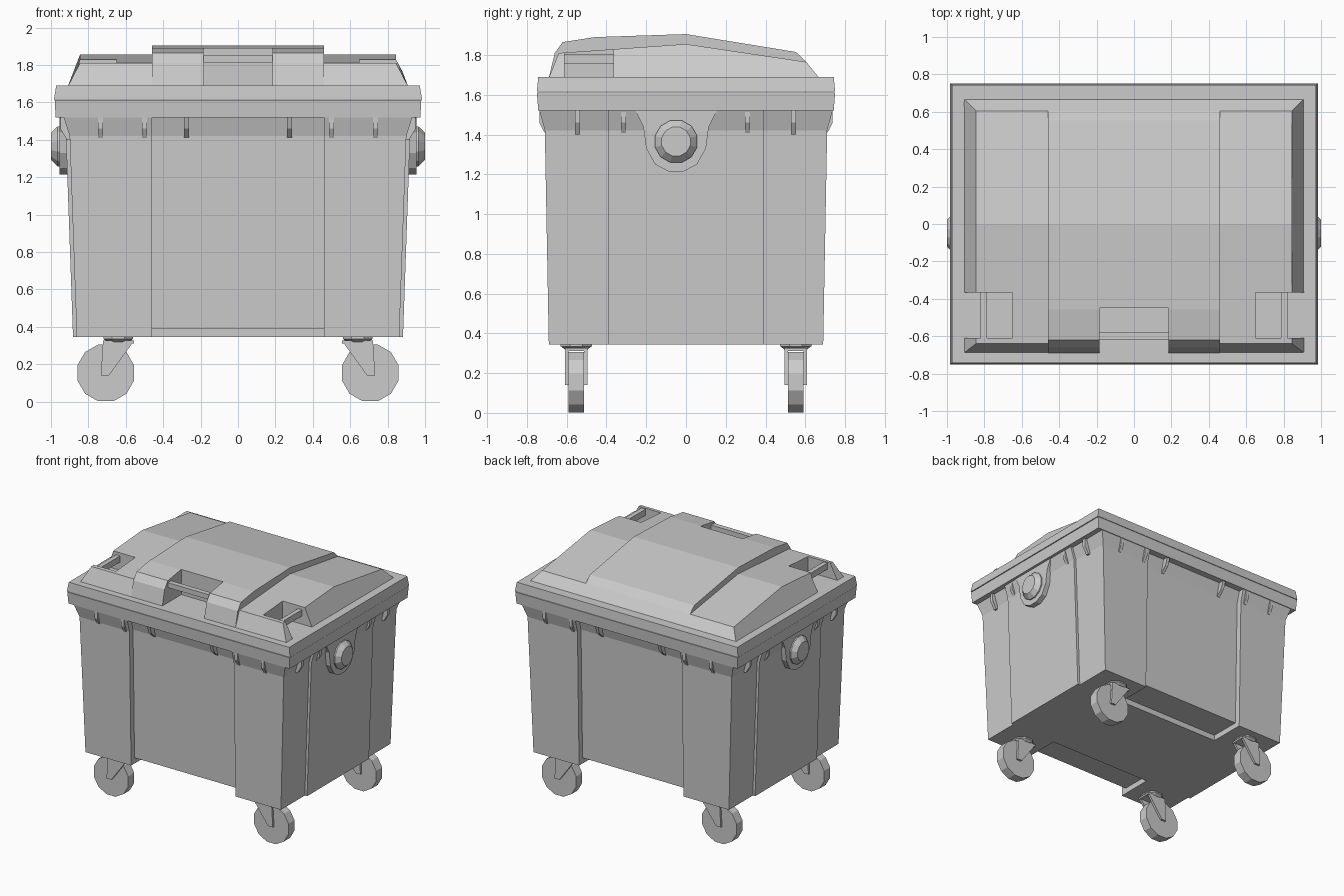
import bpy, bmesh, math

if "Cube" in bpy.data.objects:
    bpy.data.objects.remove(bpy.data.objects["Cube"])


def loft(name, rings):
    """Join equal-length 3D rings with side faces and close both ends."""
    bm = bmesh.new()
    vs = [[bm.verts.new(p) for p in r] for r in rings]
    n = len(rings[0])
    for lo, hi in zip(vs, vs[1:]):
        for i in range(n):
            j = (i + 1) % n
            bm.faces.new((lo[i], lo[j], hi[j], hi[i]))
    bm.faces.new(vs[0][::-1])
    bm.faces.new(vs[-1])
    bmesh.ops.recalc_face_normals(bm, faces=bm.faces)
    me = bpy.data.meshes.new(name)
    bm.to_mesh(me)
    bm.free()
    ob = bpy.data.objects.new(name, me)
    bpy.context.collection.objects.link(ob)
    return ob


def prism(name, pts, axis, a, b):
    """Extrude a 2D profile (other axis, z) along x or y from a to b."""
    if axis == 'x':
        return loft(name, [[(t, p, q) for p, q in pts] for t in (a, b)])
    return loft(name, [[(p, t, q) for p, q in pts] for t in (a, b)])


def rect(x, y, z):
    return [(-x, -y, z), (x, -y, z), (x, y, z), (-x, y, z)]


def box(name, x0, x1, y0, y1, z0, z1):
    return prism(name, [(y0, z0), (y1, z0), (y1, z1), (y0, z1)], 'x', x0, x1)


def cut(ob, *dims):
    c = box("cutter", *dims)
    m = ob.modifiers.new("cut", 'BOOLEAN')
    m.object, m.operation, m.solver = c, 'DIFFERENCE', 'EXACT'
    bpy.context.view_layer.objects.active = ob
    bpy.ops.object.modifier_apply(modifier=m.name)
    bpy.data.objects.remove(c)


def circle(r, n, cy, cz):
    return [(cy + r * math.cos(2 * math.pi * (i + .5) / n),
             cz + r * math.sin(2 * math.pi * (i + .5) / n)) for i in range(n)]


# Tapered body: recessed front and back panels, raised side panels, flared top
def plan(cx, cy, z):
    q = [(cx + .02, .39), (cx, .39), (cx, cy), (.46, cy), (.46, cy - .045)]
    pts = q + [(-x, y) for x, y in q[::-1]]
    pts += [(-x, -y) for x, y in pts]
    return [(x, y, z) for x, y in pts]


body = loft("body", [plan(.862, .69, .345), plan(.9, .71, 1.42), plan(.935, .74, 1.53)])
for s in (-1, 1):
    cut(body, -.459, .459, min(s * .4, s * .8), max(s * .4, s * .8), .2, .39)

# Rim and lid edge
loft("body_rim", [rect(.975, .743, 1.52), rect(.98, .75, 1.612)])
loft("lid_edge", [rect(.984, .75, 1.616), rect(.972, .743, 1.69)])

# Low outer dome of the lid
prof = [(.91, -.69, 1.685), (.845, -.64, 1.81), (.845, 0, 1.855),
        (.845, .605, 1.765), (.91, .67, 1.685)]
dome = loft("lid_dome", [[(s * x, y, z) for x, y, z in prof] for s in (-1, 1)])
# Raised middle of the lid
ridge = prism("lid_ridge", [(-.69, 1.685), (-.66, 1.81), (-.62, 1.865), (-.457, 1.89),
                            (0, 1.905), (.553, 1.815), (.605, 1.765), (.67, 1.685)],
              'x', -.46, .46)

# Hand pockets with grab bars
for ob in (dome, ridge):
    cut(ob, -.185, .185, -.8, -.45, 1.68, 2)
box("front_grab_bar", -.19, .19, -.62, -.58, 1.81, 1.85)
for s in (-1, 1):
    xs = sorted((s * .65, s * 1.0))
    cut(dome, *xs, -.61, -.365, 1.68, 2)
    xs = sorted((s * .785, s * .82))
    box("side_grab_bar", *xs, -.615, -.36, 1.755, 1.805)

# Ribs under the rim
for s in (-1, 1):
    for c in (-.735, -.5, -.275, .275, .5, .735):
        w = .05 if abs(c) < .4 else 0
        pts = [(.69 - w, 1.53), (.738, 1.53), (.738 - w / 2, 1.46),
               (.712 - w, 1.41), (.69 - w, 1.41)]
        prism("front_rib" if s < 0 else "back_rib",
              [(s * o, z) for o, z in pts], 'x', c - .013, c + .013)
    for c in (-.545, -.315, .31, .54):
        pts = [(.88, 1.53), (.95, 1.53), (.95, 1.46), (.915, 1.4), (.88, 1.4)]
        prism("side_rib", [(s * o, z) for o, z in pts], 'y', c - .013, c + .013)

# Side lifting pivots on shield-shaped plates
half = [(.21, 1.53), (.165, 1.44), (.15, 1.33), (.105, 1.25), (.04, 1.215)]
shield = [(-.05 - a, z) for a, z in half] + [(-.05 + a, z) for a, z in half[::-1]]
for s in (-1, 1):
    prism("pivot_plate", shield, 'x', s * .87, s * .955)
    loft("pivot", [[(s * x, y, z) for y, z in circle(r, 12, -.05, 1.365)]
                   for x, r in ((.94, .11), (.965, .11), (1.0, .075))])

# Swivel casters
for sx in (-1, 1):
    for sy in (-1, 1):
        y = sy * .552
        prism("caster_wheel", circle(.157, 12, sx * .707, .154), 'y', y - .038, y + .038)
        loft("caster_plate", [[(sx * .64 + a * r, y + b * r, z) for a, b in circle(1, 8, 0, 0)]
                              for z, r in ((.32, .063), (.335, .085), (.355, .085))])
        fork = [(sx * x, z) for x, z in ((.722, .325), (.733, .14), (.69, .14), (.556, .325))]
        for t in (-1, 1):
            prism("caster_fork", fork, 'y', y + t * .04, y + t * .057)
        box("caster_fork_bridge", *sorted((sx * .556, sx * .722)), y - .057, y + .057, .312, .327)
